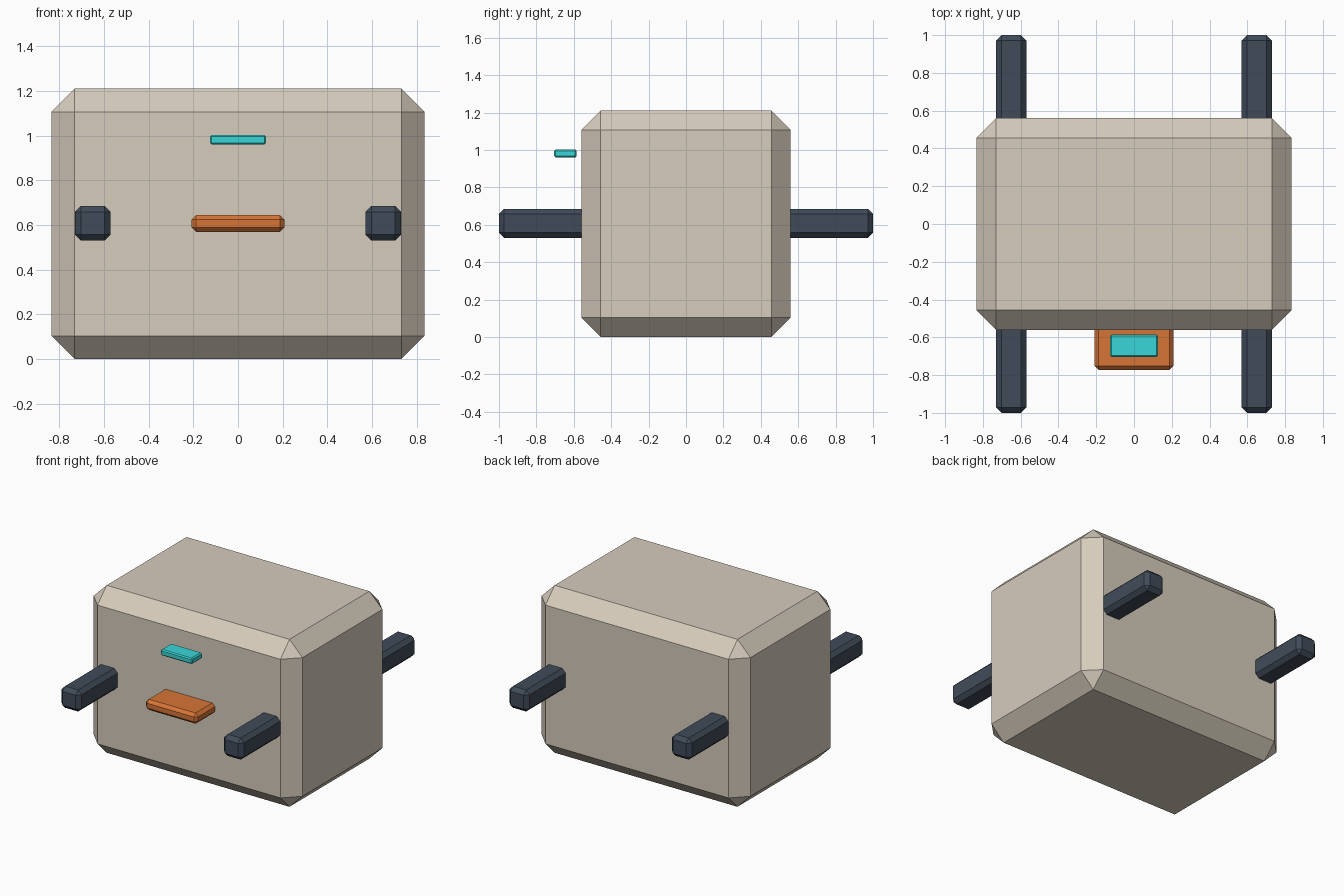
import bpy
import bmesh
from mathutils import Vector

cube = bpy.data.objects.get("Cube")
if cube:
    bpy.data.objects.remove(cube, do_unlink=True)


def linear(c):
    c /= 255
    return c / 12.92 if c <= 0.04045 else ((c + 0.055) / 1.055) ** 2.4


def material(name, rgb):
    mat = bpy.data.materials.new(name)
    mat.use_nodes = True
    colour = (*[linear(c) for c in rgb], 1)
    mat.diffuse_color = colour
    mat.node_tree.nodes["Principled BSDF"].inputs["Base Color"].default_value = colour
    return mat


def chamfered_box(name, low, high, chamfer, mat):
    """Box between two corners with one flat chamfer on every edge."""
    low, high = Vector(low), Vector(high)
    bm = bmesh.new()
    bmesh.ops.create_cube(bm, size=1)
    bmesh.ops.scale(bm, vec=high - low, verts=bm.verts)
    bmesh.ops.bevel(bm, geom=bm.edges[:], offset=chamfer, segments=1,
                    affect='EDGES', profile=0.5)
    mesh = bpy.data.meshes.new(name)
    bm.to_mesh(mesh)
    bm.free()
    mesh.materials.append(mat)
    obj = bpy.data.objects.new(name, mesh)
    obj.location = (low + high) / 2
    bpy.context.collection.objects.link(obj)
    return obj


beige = material("warm beige", (214, 204, 188))
slate = material("dark slate", (64, 75, 89))
orange = material("burnt orange", (215, 117, 54))
teal = material("bright teal", (56, 214, 214))

# Main body
chamfered_box("body", (-0.835, -0.56, 0), (0.835, 0.56, 1.21), 0.104, beige)

# Carrying poles running through the body on both sides
for side, x in (("right", -0.65), ("left", 0.65)):
    chamfered_box(side + "_pole", (x - 0.08, -1, 0.53), (x + 0.08, 1, 0.686), 0.028, slate)

# Front ledge and the small plate floating above it
chamfered_box("front_ledge", (-0.208, -0.772, 0.568), (0.208, -0.52, 0.645), 0.021, orange)
chamfered_box("front_plate", (-0.126, -0.705, 0.96), (0.126, -0.585, 1.003), 0.008, teal)
